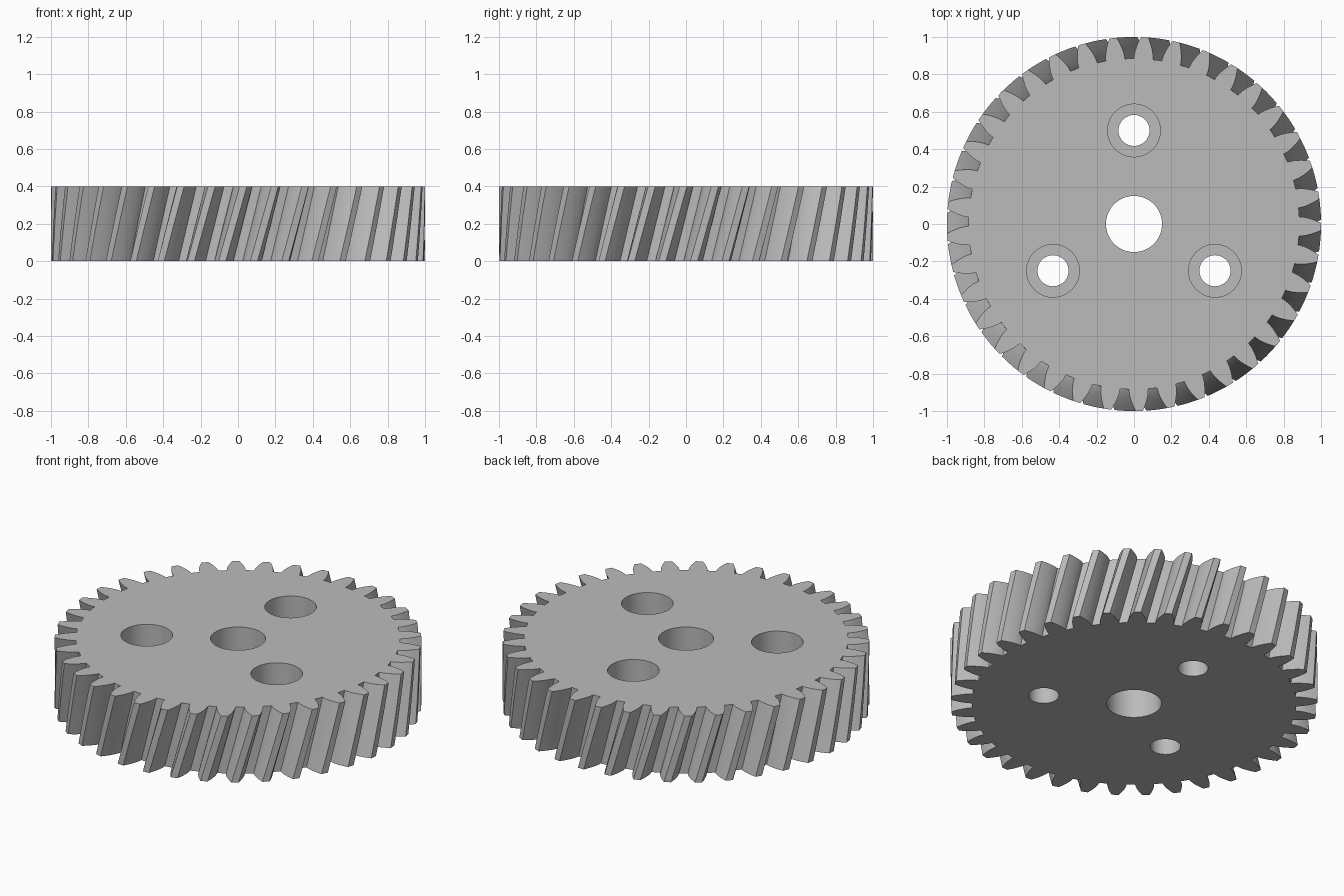
import bpy, bmesh
from math import pi, cos, sin, tan, acos, radians

if "Cube" in bpy.data.objects:
    bpy.data.objects.remove(bpy.data.objects["Cube"], do_unlink=True)

TEETH, THICK, LAYERS = 37, 0.4, 12
MODULE = 2 / (TEETH + 2)
PITCH = MODULE * TEETH / 2
ROOT = 1 - 2.25 * MODULE
BASE = PITCH * cos(radians(20))
TWIST = THICK * tan(radians(15)) / PITCH
STEP = 2 * pi / TEETH

steel = bpy.data.materials.new("plain grey")
steel.use_nodes = True
grey = (0.5, 0.5, 0.5, 1)
steel.diffuse_color = grey
steel.node_tree.nodes["Principled BSDF"].inputs["Base Color"].default_value = grey


def involute(r):
    a = acos(min(1, BASE / r))
    return tan(a) - a


def half_width(r):
    """Half the angle a tooth covers at radius r."""
    return STEP / 4 + involute(PITCH) - involute(r)


def make_object(name, bm):
    bmesh.ops.recalc_face_normals(bm, faces=bm.faces)
    mesh = bpy.data.meshes.new(name)
    bm.to_mesh(mesh)
    bm.free()
    mesh.materials.append(steel)
    obj = bpy.data.objects.new(name, mesh)
    bpy.context.collection.objects.link(obj)
    return obj


def loft(name, rings):
    """Skin a stack of equal closed rings and cap both ends."""
    bm = bmesh.new()
    loops = [[bm.verts.new(p) for p in ring] for ring in rings]
    n = len(loops[0])
    for low, high in zip(loops, loops[1:]):
        for i in range(n):
            j = (i + 1) % n
            bm.faces.new((low[i], low[j], high[j], high[i]))
    bm.faces.new(loops[0][::-1])
    bm.faces.new(loops[-1])
    return make_object(name, bm)


def bore(name, x, y, profile):
    """Round cutter from (radius, height) steps."""
    return loft(name, [[(x + r * cos(2 * pi * k / 64), y + r * sin(2 * pi * k / 64), z)
                        for k in range(64)] for r, z in profile])


# One tooth outline, repeated round the wheel
radii = [ROOT] + [BASE + (1 - BASE) * k / 5 for k in range(6)]
flank = [(r, -half_width(r)) for r in radii]
tooth = flank + [(1, 0)] + [(r, -a) for r, a in reversed(flank)]
outline = [(r, a + pi / 2 + k * STEP) for k in range(TEETH) for r, a in tooth]

# Helical toothed wheel
rings = []
for i in range(LAYERS + 1):
    t = i / LAYERS
    rings.append([(r * cos(a + t * TWIST), r * sin(a + t * TWIST), t * THICK)
                  for r, a in outline])
gear = loft("helical_gear", rings)

# Shaft bore and three counterbored screw holes
cutters = [bore("shaft_bore", 0, 0, [(0.15, -0.1), (0.15, 0.5)])]
for k in range(3):
    a = pi / 2 + k * 2 * pi / 3
    cutters.append(bore("screw_hole", 0.5 * cos(a), 0.5 * sin(a),
                        [(0.083, -0.1), (0.083, 0.2), (0.141, 0.2), (0.141, 0.5)]))

bpy.ops.object.select_all(action="DESELECT")
gear.select_set(True)
bpy.context.view_layer.objects.active = gear
for cutter in cutters:
    cutter.hide_render = True
    mod = gear.modifiers.new("cut", "BOOLEAN")
    mod.operation = "DIFFERENCE"
    mod.solver = "EXACT"
    mod.object = cutter
    bpy.ops.object.modifier_apply(modifier=mod.name)
    bpy.data.objects.remove(cutter, do_unlink=True)

bpy.ops.object.shade_smooth_by_angle(angle=radians(20))
